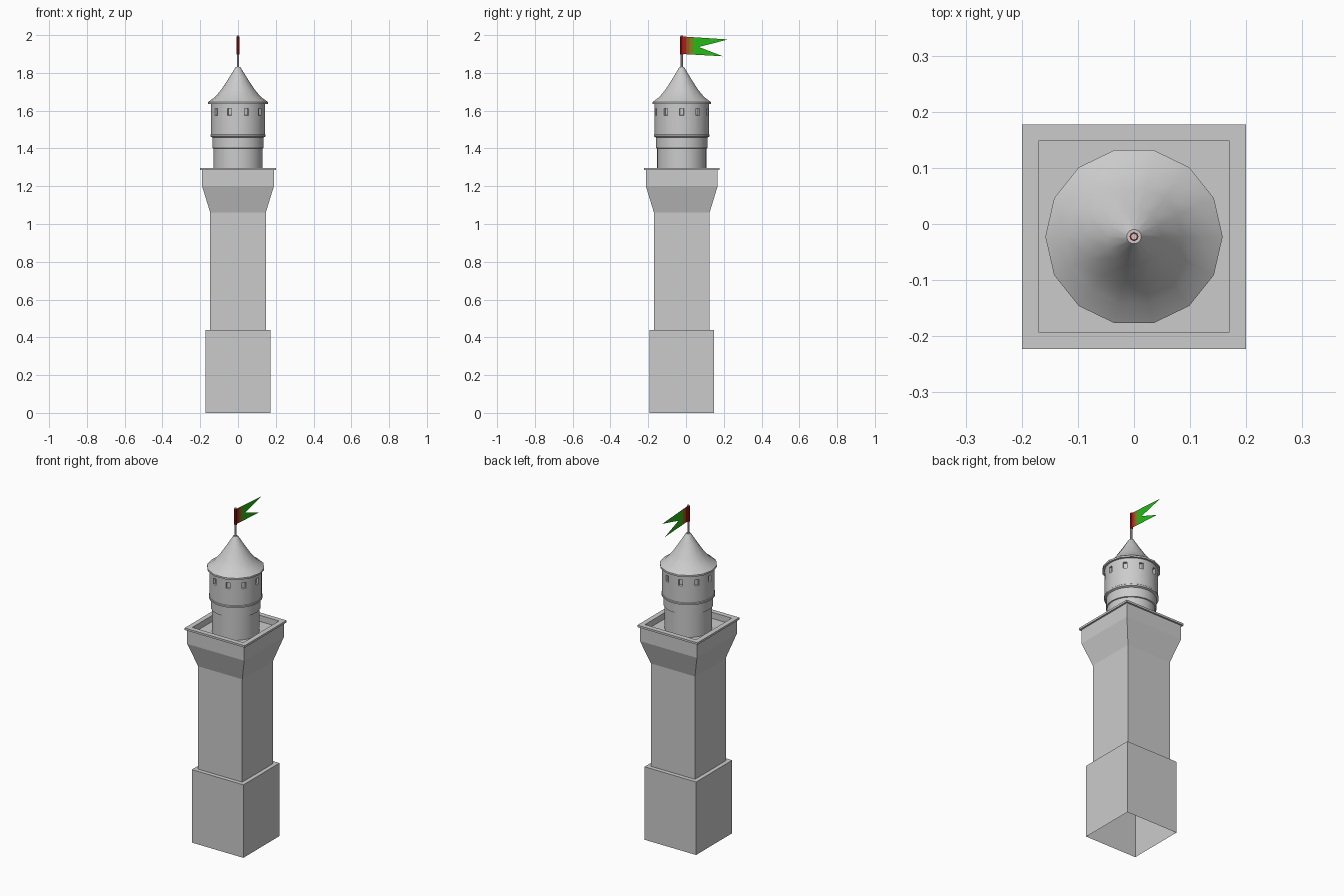
import bpy
import bmesh
from math import pi, cos, sin, sqrt, degrees, atan2, radians

if "Cube" in bpy.data.objects:
    bpy.data.objects.remove(bpy.data.objects["Cube"], do_unlink=True)

AXIS_Y = -0.0225  # the tower axis sits forward of the flag's far end


def material(name, color):
    mat = bpy.data.materials.new(name)
    mat.use_nodes = True
    mat.diffuse_color = (*color, 1)
    mat.node_tree.nodes["Principled BSDF"].inputs["Base Color"].default_value = (*color, 1)
    return mat


STONE = material("grey stone", (0.6, 0.6, 0.6))
RED = material("flag red", (0.45, 0.01, 0.01))
BROWN = material("flag brown", (0.33, 0.1, 0.01))
OLIVE = material("flag olive", (0.17, 0.26, 0.01))
GREEN = material("flag green", (0.02, 0.48, 0.01))


def finish(name, bm, mats, smooth=False):
    mesh = bpy.data.meshes.new(name)
    bm.to_mesh(mesh)
    bm.free()
    for mat in mats:
        mesh.materials.append(mat)
    obj = bpy.data.objects.new(name, mesh)
    bpy.context.collection.objects.link(obj)
    obj.location.y = AXIS_Y
    if smooth:
        bpy.ops.object.select_all(action="DESELECT")
        obj.select_set(True)
        bpy.context.view_layer.objects.active = obj
        bpy.ops.object.shade_smooth_by_angle(angle=radians(32))
    return obj


def lathe(profile, sides, start=0.0, cap_top=False):
    """Sweep (radius, height) points around the axis, bottom to top."""
    bm = bmesh.new()
    rings = []
    for r, z in profile:
        angles = [start + 2 * pi * i / sides for i in range(sides)]
        rings.append([bm.verts.new((r * cos(a), r * sin(a), z)) for a in angles])
    for low, high in zip(rings, rings[1:]):
        for i in range(sides):
            j = (i + 1) % sides
            bm.faces.new((low[i], low[j], high[j], high[i]))
    if cap_top:
        bm.faces.new(rings[-1])
    return bm


def square(name, profile, cap_top=False):
    """Square tower section from (half width, height) points."""
    points = [(h * sqrt(2), z) for h, z in profile]
    finish(name, lathe(points, 4, pi / 4, cap_top), [STONE])


# Square tower: hollow base, shaft, flared head and sunken roof terrace
square("tower_base", [(0.172, 0), (0.172, 0.44), (0.147, 0.44)])
square("tower_shaft", [(0.147, 0.44), (0.147, 1.06)])
square("flared_head", [(0.147, 1.06), (0.19, 1.2), (0.19, 1.285)])
square("parapet_and_terrace", [(0.19, 1.285), (0.2, 1.285), (0.2, 1.297),
                               (0.17, 1.297), (0.17, 1.26)], cap_top=True)

# Round turret, lower stage with a raised band
lower = lathe([(0.13, 1.26), (0.13, 1.4), (0.136, 1.402), (0.136, 1.46)], 40)
finish("turret_lower_drum", lower, [STONE], smooth=True)

# Upper stage with a moulding at its foot and ten inset windows
upper = lathe([(0.136, 1.458), (0.147, 1.463), (0.147, 1.472), (0.144, 1.475),
               (0.144, 1.575), (0.144, 1.612), (0.144, 1.638)], 40, radians(4.5))
windows = []
for face in upper.faces:
    c = face.calc_center_median()
    turn = degrees(atan2(c.y, c.x)) % 36
    if 1.58 < c.z < 1.61 and min(turn, 36 - turn) < 2:
        windows.append(face)
upper.normal_update()
bmesh.ops.inset_individual(upper, faces=windows, thickness=0.002, depth=-0.012)
finish("turret_upper_drum", upper, [STONE], smooth=True)

# Bell-shaped conical roof with a thin eave
roof = lathe([(0.14, 1.636), (0.158, 1.636), (0.158, 1.646), (0.122, 1.672),
              (0.088, 1.712), (0.05, 1.77), (0.013, 1.83)], 14, cap_top=True)
finish("turret_roof", roof, [STONE], smooth=True)

# Flag pole, and the red sleeve that holds the flag
pole = lathe([(0.006, 1.82), (0.006, 1.998)], 8, cap_top=True)
finish("flag_pole", pole, [STONE], smooth=True)
sleeve = lathe([(0.006, 1.898), (0.008, 1.898), (0.008, 1.993), (0.006, 1.993)], 8)
finish("flag_sleeve", sleeve, [RED], smooth=True)


# Swallow-tailed flag, in upright strips that shift from red to green
def top_edge(y):
    return 1.993 - 0.066 * y


def bottom_edge(y):
    return 1.9 - 0.055 * y


flag = bmesh.new()
columns = []
for y in (0.0, 0.022, 0.04, 0.06, 0.09):
    heights = (bottom_edge(y), 1.937, top_edge(y))
    columns.append([flag.verts.new((0.003, y, z)) for z in heights])
for index, (a, b) in enumerate(zip(columns, columns[1:])):
    for row in (0, 1):
        strip = flag.faces.new((a[row], b[row], b[row + 1], a[row + 1]))
        strip.material_index = index
for row, tip in ((0, 0.218), (1, 0.245)):
    z = bottom_edge(tip) if row == 0 else top_edge(tip)
    point = flag.verts.new((0.003, tip, z))
    tail = flag.faces.new((columns[-1][row], point, columns[-1][row + 1]))
    tail.material_index = 3
finish("flag", flag, [RED, BROWN, OLIVE, GREEN])
